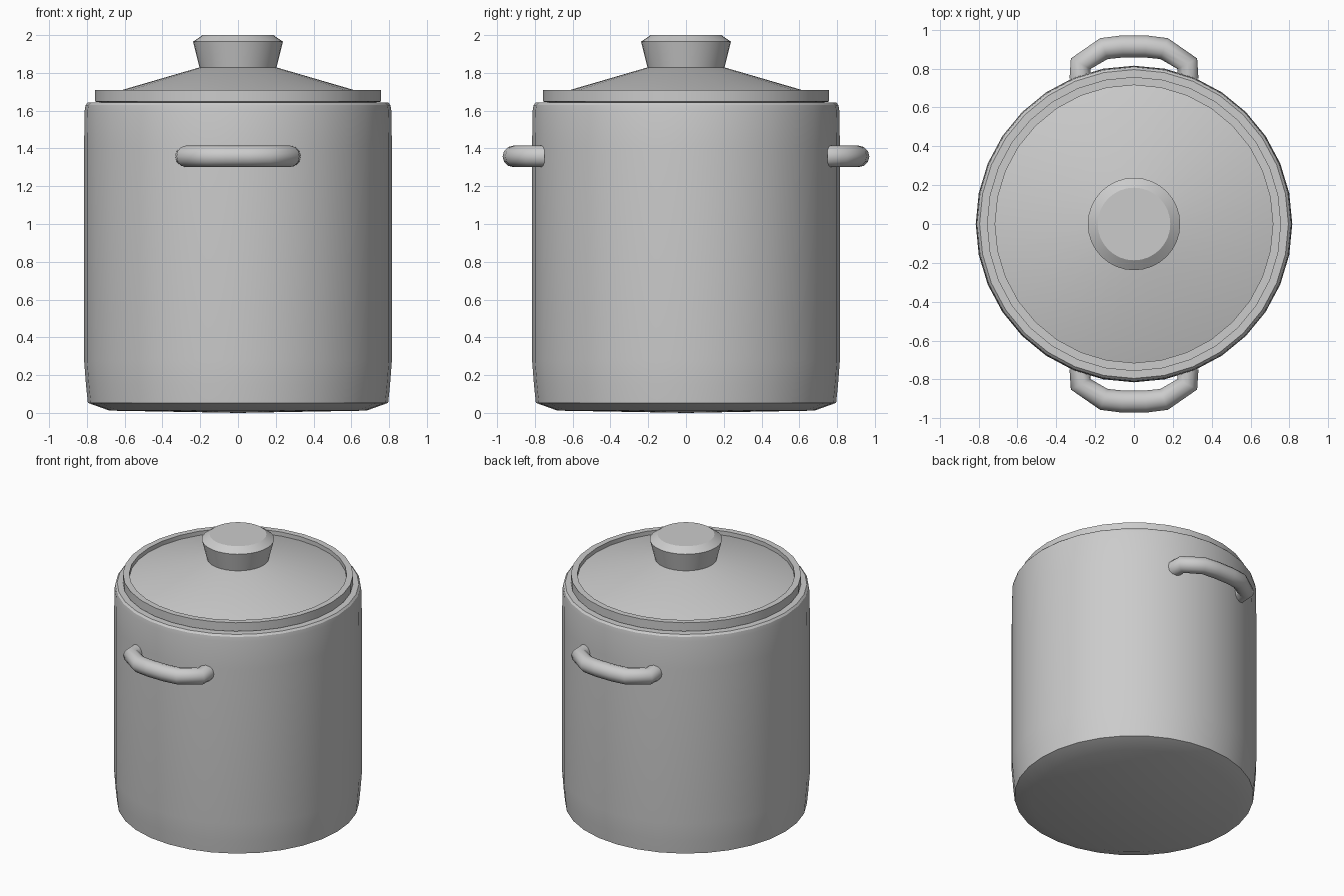
import bpy, bmesh, math

if "Cube" in bpy.data.objects:
    bpy.data.objects.remove(bpy.data.objects["Cube"])

SEGMENTS = 32


def smooth(obj, angle=30):
    bpy.ops.object.select_all(action='DESELECT')
    obj.select_set(True)
    bpy.context.view_layer.objects.active = obj
    bpy.ops.object.shade_smooth_by_angle(angle=math.radians(angle))


def lathe(name, profile):
    """Spin an (radius, z) profile around the z axis."""
    bm = bmesh.new()
    verts = [bm.verts.new((r, 0, z)) for r, z in profile]
    edges = [bm.edges.new(pair) for pair in zip(verts, verts[1:])]
    bmesh.ops.spin(bm, geom=verts + edges, cent=(0, 0, 0), axis=(0, 0, 1),
                   angle=math.tau, steps=SEGMENTS)
    bmesh.ops.remove_doubles(bm, verts=bm.verts, dist=0.0005)
    bmesh.ops.recalc_face_normals(bm, faces=bm.faces)
    mesh = bpy.data.meshes.new(name)
    bm.to_mesh(mesh)
    bm.free()
    obj = bpy.data.objects.new(name, mesh)
    bpy.context.collection.objects.link(obj)
    smooth(obj)
    return obj


def handle(name, side):
    """Bent tube at the front (side -1) or back (side 1)."""
    half = [(0.275, 0.75), (0.275, 0.825), (0.155, 0.903), (0.06, 0.914)]
    path = half + [(-x, y) for x, y in reversed(half)]
    curve = bpy.data.curves.new(name, 'CURVE')
    curve.dimensions = '3D'
    curve.bevel_depth = 0.057
    curve.bevel_resolution = 4
    curve.use_fill_caps = True
    spline = curve.splines.new('POLY')
    spline.points.add(len(path) - 1)
    for point, (x, y) in zip(spline.points, path):
        point.co = (x * side, y * side, 1.358, 1)
    obj = bpy.data.objects.new(name, curve)
    bpy.context.collection.objects.link(obj)
    bpy.ops.object.select_all(action='DESELECT')
    obj.select_set(True)
    bpy.context.view_layer.objects.active = obj
    bpy.ops.object.convert(target='MESH')
    smooth(bpy.context.view_layer.objects.active, 60)


# Hollow pot with tapered foot and rounded rim
lathe("pot_body", [
    (0, 0), (0.68, 0.012), (0.795, 0.053), (0.805, 0.15), (0.815, 0.28),
    (0.815, 1.40), (0.812, 1.60), (0.807, 1.63), (0.795, 1.643),
    (0.74, 1.643), (0.73, 1.60), (0.73, 0.08), (0, 0.08)])

# Conical lid with a raised outer ring
lathe("lid", [
    (0, 1.83), (0.20, 1.83), (0.715, 1.68), (0.715, 1.71), (0.757, 1.71),
    (0.757, 1.648), (0.70, 1.64), (0, 1.78)])

# Flared knob with chamfered top
lathe("lid_knob", [
    (0, 1.82), (0.202, 1.82), (0.238, 1.965), (0.187, 2.0), (0, 2.0)])

# Two side handles
handle("front_handle", -1)
handle("back_handle", 1)
